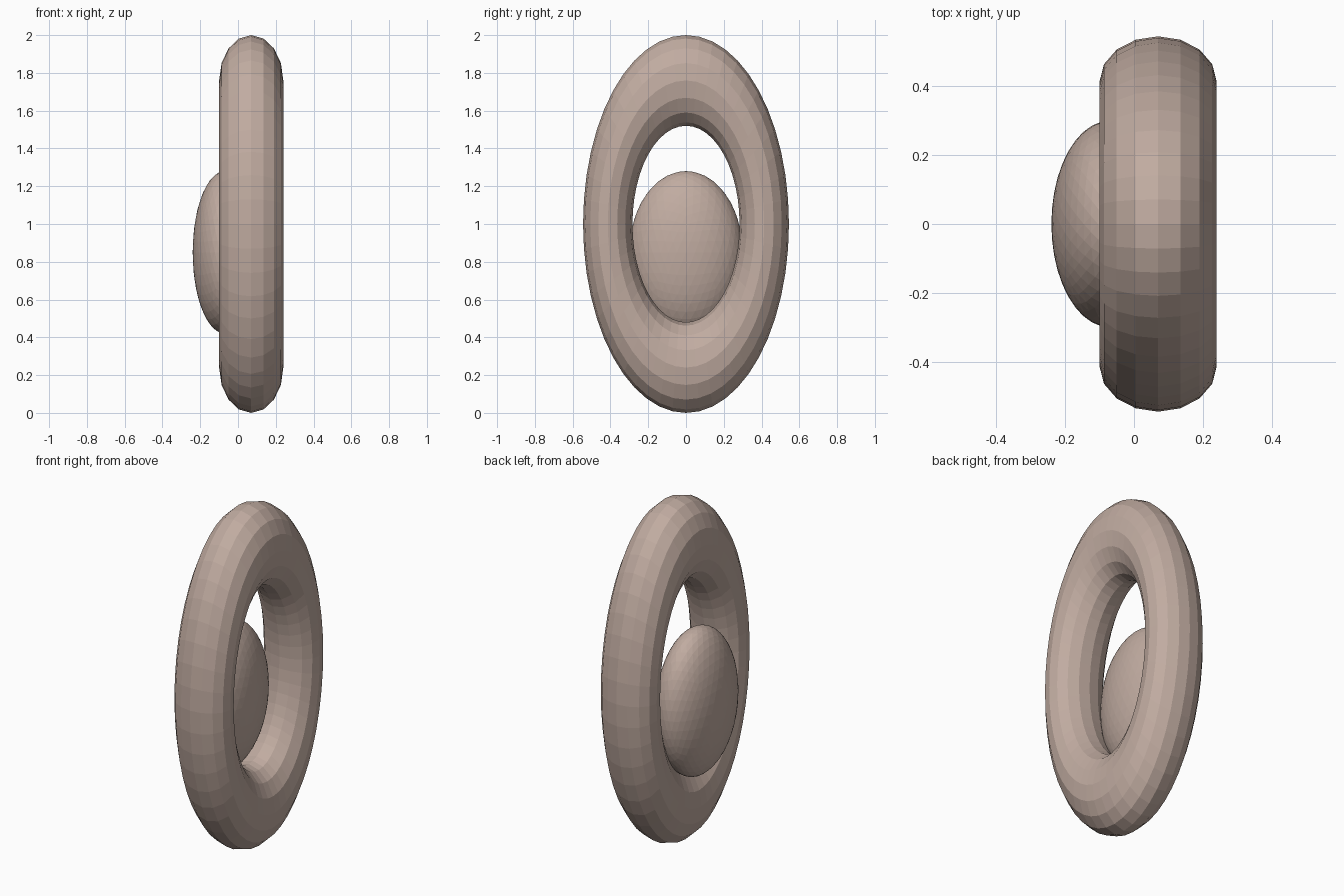
import bpy

cube = bpy.data.objects.get("Cube")
if cube:
    bpy.data.objects.remove(cube, do_unlink=True)

# Single dusty clay colour
clay = bpy.data.materials.new("dusty_clay")
clay.use_nodes = True
colour = (0.53, 0.41, 0.355, 1)
clay.diffuse_color = colour
clay.node_tree.nodes["Principled BSDF"].inputs["Base Color"].default_value = colour


def finish(name, location, scale):
    """Name, place, stretch and colour the newest primitive."""
    obj = bpy.context.object
    obj.name = name
    obj.location = location
    obj.scale = scale
    obj.data.materials.append(clay)
    bpy.ops.object.transform_apply(location=False, rotation=False, scale=True)


# Upright oval ring, its axis along x after turning
bpy.ops.mesh.primitive_torus_add(
    major_radius=0.76, minor_radius=0.24,
    major_segments=48, minor_segments=16, rotation=(0, 1.5708, 0))
bpy.ops.object.transform_apply(location=False, rotation=True, scale=False)
finish("oval_ring", (0.07, 0, 1), (0.17 / 0.24, 0.545, 1))

# Flattened egg-shaped core set against one side of the ring
bpy.ops.mesh.primitive_ico_sphere_add(subdivisions=4, radius=1)
finish("oval_core", (-0.07, 0, 0.85), (0.17, 0.30, 0.43))
